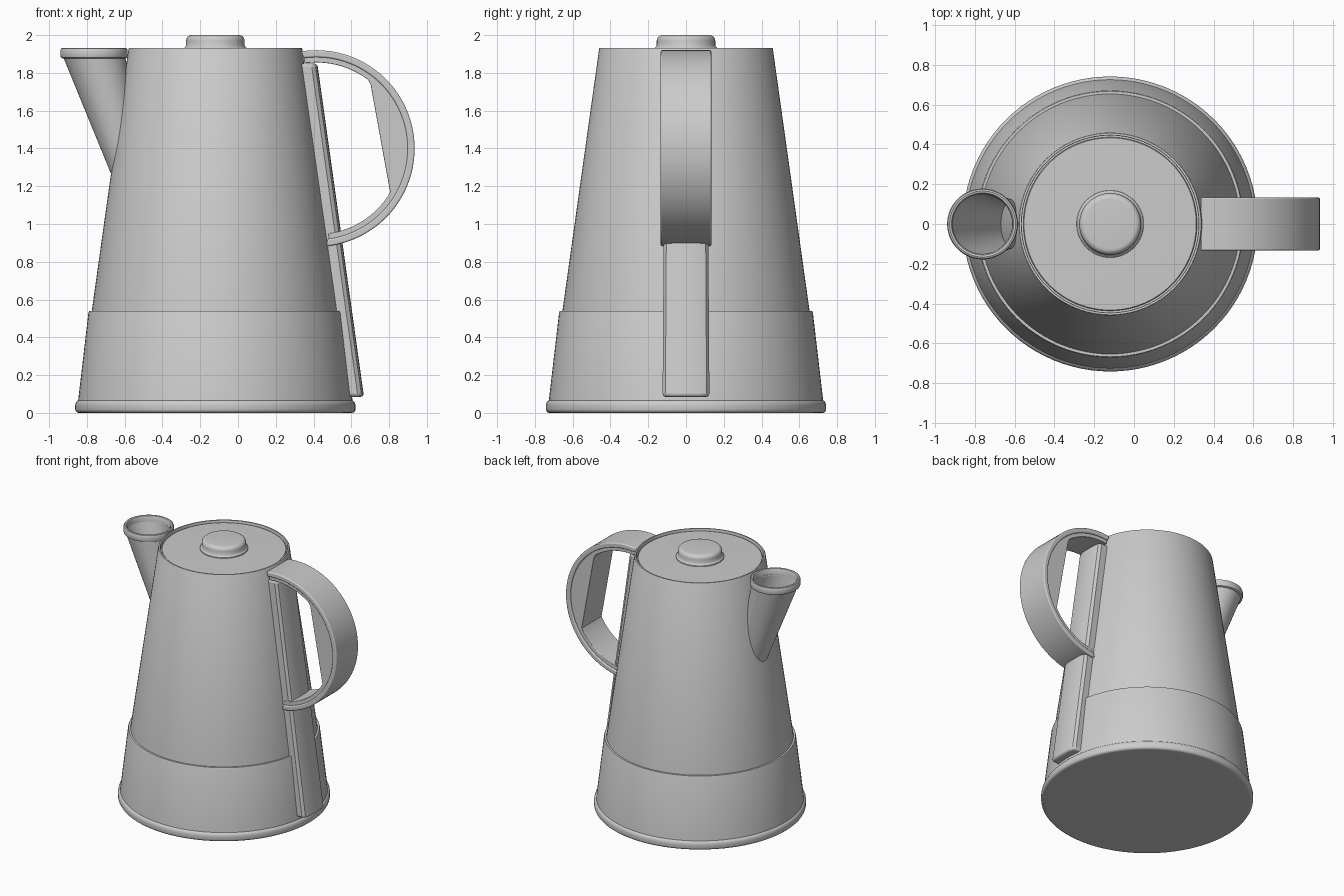
import bpy, bmesh, math
from mathutils import Vector

if "Cube" in bpy.data.objects:
    bpy.data.objects.remove(bpy.data.objects["Cube"])

AX = -0.12          # x of the pot axis
SEG = 96


def finish(name, bm, bevel=0.0):
    bmesh.ops.remove_doubles(bm, verts=bm.verts, dist=1e-5)
    bmesh.ops.recalc_face_normals(bm, faces=bm.faces)
    me = bpy.data.meshes.new(name)
    bm.to_mesh(me)
    bm.free()
    ob = bpy.data.objects.new(name, me)
    bpy.context.collection.objects.link(ob)
    bpy.ops.object.select_all(action='DESELECT')
    ob.select_set(True)
    bpy.context.view_layer.objects.active = ob
    if bevel:
        m = ob.modifiers.new("bevel", 'BEVEL')
        m.width, m.segments = bevel, 3
        m.limit_method, m.angle_limit = 'ANGLE', math.radians(40)
    bpy.ops.object.shade_smooth_by_angle(angle=math.radians(35))
    return ob


def lathe(name, profile, closed=False):
    """Revolve (radius, z, centre x) points; closed joins last ring to first."""
    bm = bmesh.new()
    rings = []
    for p in profile:
        r, z = p[:2]
        cx = p[2] if len(p) > 2 else AX
        rings.append([bm.verts.new((cx + r * math.cos(2 * math.pi * i / SEG),
                                    r * math.sin(2 * math.pi * i / SEG), z))
                      for i in range(SEG)])
    pairs = list(zip(rings, rings[1:]))
    if closed:
        pairs.append((rings[-1], rings[0]))
    else:
        bm.faces.new(rings[0])
        bm.faces.new(rings[-1])
    for a, b in pairs:
        for i in range(SEG):
            j = (i + 1) % SEG
            bm.faces.new((a[i], a[j], b[j], b[i]))
    return finish(name, bm)


def arc(cx, cz, r, a0, a1, n):
    return [(cx + r * math.cos(math.radians(a0 + (a1 - a0) * i / n)),
             cz + r * math.sin(math.radians(a0 + (a1 - a0) * i / n)))
            for i in range(n + 1)]


def ribbon(name, outer, inner, half, bevel):
    """Strip between two matching xz curves, extruded across y."""
    bm = bmesh.new()
    rows = [[bm.verts.new((x, y, z)) for (x, z), y in
             ((o, -half), (o, half), (i, half), (i, -half))]
            for o, i in zip(outer, inner)]
    for a, b in zip(rows, rows[1:]):
        for k in range(4):
            m = (k + 1) % 4
            bm.faces.new((a[k], a[m], b[m], b[k]))
    bm.faces.new(rows[0])
    bm.faces.new(rows[-1])
    return finish(name, bm, bevel)


# foot with a rounded edge
foot = [(0.715, 0.0)] + arc(0.722, 0.02, 0.02, -80, 0, 4) \
    + arc(0.712, 0.04, 0.03, 0, 90, 5)
lathe("foot", foot)

# lower band and tapered body with a recessed top
lathe("lower_band", [(0.727, 0.06), (0.672, 0.53), (0.668, 0.54), (0.62, 0.54)])
lathe("body", [(0.70, 0.05), (0.657, 0.52), (0.46, 1.927), (0.457, 1.932),
               (0.447, 1.932), (0.445, 1.927), (0.445, 1.895)])

# lid and knob
lathe("lid", [(0.437, 1.88), (0.437, 1.915), (0.433, 1.919), (0.1, 1.925)])
knob = [(0.17, 1.915), (0.168, 1.93), (0.160, 1.936), (0.155, 1.945)] \
    + arc(0.125, 1.97, 0.03, 0, 90, 6)
lathe("knob", knob)

# hollow, leaning spout with a rolled lip
lathe("spout", [(0.165, 1.89, -0.763), (0.09, 1.15, -0.535),
                (0.08, 1.15, -0.535), (0.15, 1.89, -0.763)], closed=True)
lip = [(0.166, 1.876), (0.175, 1.881), (0.178, 1.89), (0.178, 1.92),
       (0.174, 1.93), (0.166, 1.933), (0.156, 1.93), (0.150, 1.918),
       (0.150, 1.876)]
lathe("spout_lip", [(r, z, -0.762) for r, z in lip], closed=True)

# curved handle band
HX, HZ = 0.415, 1.4
N = 56
ribbon("handle_band", arc(HX, HZ, 0.52, 99, -84, N),
       arc(HX, HZ, 0.483, 98, -83, N), 0.134, 0.008)


# inner lining of the handle, with a flat chord as the grip
def grip_point(p):
    (x, z), (x0, z0), (x1, z1) = p, (0.70, 1.75), (0.805, 1.17)
    nx, nz = z0 - z1, x1 - x0
    d = nx * (x - x0) + nz * (z - z0)
    if d <= 0:
        return p
    k = nx * (x - HX) + nz * (z - HZ)
    t = 1 - d / k
    return (HX + (x - HX) * t, HZ + (z - HZ) * t)


lining_in = [grip_point(p) for p in arc(HX, HZ, 0.455, 98, -82, N)]
ribbon("handle_grip", arc(HX, HZ, 0.486, 98, -82, N), lining_in, 0.122, 0.004)

# upright strip running down the body behind the handle
bm = bmesh.new()
rows = []
for z, x, half in ((0.085, 0.667, 0.124), (1.85, 0.420, 0.112)):
    section = [(x - 0.16, -half), (x - 0.032, -half), (x - 0.012, -half * 0.88),
               (x - 0.002, -half * 0.6), (x, 0), (x - 0.002, half * 0.6),
               (x - 0.012, half * 0.88), (x - 0.032, half), (x - 0.16, half)]
    rows.append([bm.verts.new((px, py, z)) for px, py in section])
for k in range(9):
    m = (k + 1) % 9
    bm.faces.new((rows[0][k], rows[0][m], rows[1][m], rows[1][k]))
for r in rows:
    bm.faces.new(r)
finish("side_strip", bm, 0.018)
